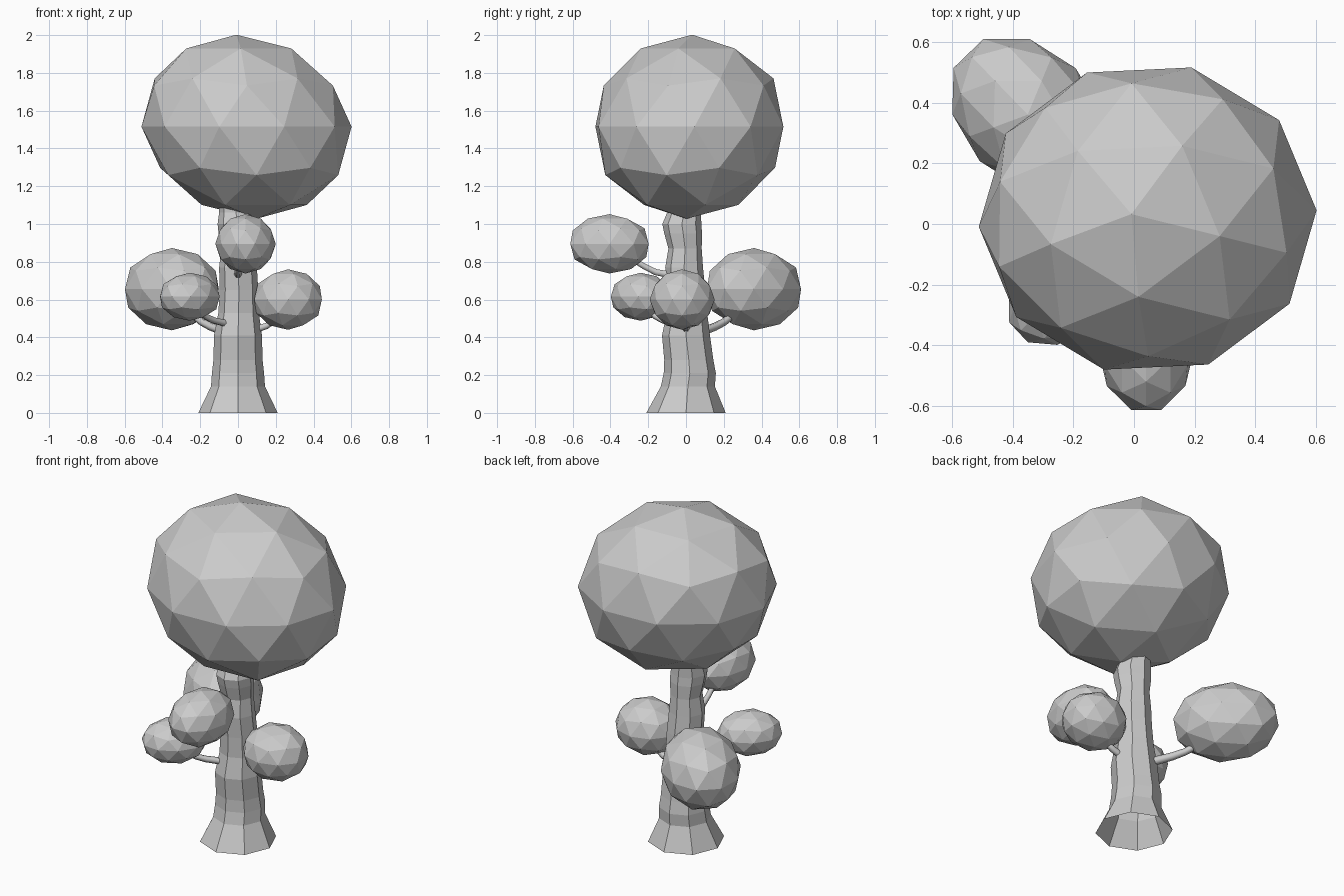
import bpy, bmesh, math
from mathutils import Vector, Matrix

if "Cube" in bpy.data.objects:
    bpy.data.objects.remove(bpy.data.objects["Cube"])


def finish(bm, name):
    bmesh.ops.recalc_face_normals(bm, faces=bm.faces)
    me = bpy.data.meshes.new(name)
    bm.to_mesh(me)
    bm.free()
    ob = bpy.data.objects.new(name, me)
    bpy.context.collection.objects.link(ob)
    return ob


def foliage(name, center, radii, azimuth, spin=0.0, shear=(0, 0)):
    """Low-poly ellipsoid whose first radius points along the azimuth."""
    bm = bmesh.new()
    bmesh.ops.create_icosphere(bm, subdivisions=2, radius=1)
    m = (Matrix.Rotation(math.radians(azimuth), 4, 'Z')
         @ Matrix.Diagonal((*radii, 1))
         @ Matrix.Rotation(math.radians(spin), 4, 'Z'))
    for v in bm.verts:
        p = m @ v.co
        p.x += shear[0] * p.z
        p.y += shear[1] * p.z
        v.co = p + Vector(center)
    return finish(bm, name)


def branch(name, points, radius):
    cu = bpy.data.curves.new(name, 'CURVE')
    cu.dimensions = '3D'
    cu.bevel_depth = radius
    cu.bevel_resolution = 1
    cu.use_fill_caps = True
    sp = cu.splines.new('POLY')
    sp.points.add(len(points) - 1)
    for i, (pt, p) in enumerate(zip(sp.points, points)):
        pt.co = (*p, 1)
        pt.radius = 1.15 - 0.1 * i
    ob = bpy.data.objects.new(name, cu)
    bpy.context.collection.objects.link(ob)


# Trunk: eight-sided rings (z, centre x, centre y, radius), open at the base
rings = [(0.0, 0.0, 0.0, 0.21), (0.14, 0.0, 0.01, 0.143),
         (0.21, 0.0, 0.02, 0.138), (0.28, 0.0, 0.015, 0.13),
         (0.41, 0.0, 0.0, 0.127), (0.53, 0.003, 0.005, 0.107),
         (0.65, 0.005, 0.0, 0.102), (0.77, 0.0, -0.01, 0.1),
         (0.87, 0.0, -0.005, 0.088), (0.95, -0.003, -0.015, 0.1),
         (1.0, -0.005, -0.022, 0.103), (1.06, -0.01, -0.01, 0.09),
         (1.12, -0.01, -0.01, 0.09)]
bm = bmesh.new()
loops = []
for z, cx, cy, r in rings:
    loops.append([bm.verts.new((cx + r * math.cos(k * math.pi / 4),
                                cy + r * math.sin(k * math.pi / 4), z))
                  for k in range(8)])
for a, b in zip(loops, loops[1:]):
    for k in range(8):
        n = (k + 1) % 8
        bm.faces.new((a[k], a[n], b[n], b[k]))
bm.faces.new(loops[-1])
finish(bm, "trunk")

# Main crown
foliage("crown", (0.045, 0.018, 1.515), (0.557, 0.515, 0.487), 0, -15, (-0.11, 0.03))

# Side foliage clusters, stretched outward from the trunk
foliage("back_left_foliage", (-0.35, 0.36, 0.655), (0.295, 0.22, 0.218), 134)
foliage("front_foliage", (0.04, -0.405, 0.895), (0.218, 0.16, 0.157), -90)
foliage("front_left_foliage", (-0.255, -0.24, 0.615), (0.18, 0.145, 0.127), 223)
foliage("right_foliage", (0.265, -0.02, 0.6), (0.188, 0.172, 0.16), 0)

# Thin curved branches
branch("front_branch", [(0, -0.08, 0.73), (0, -0.16, 0.745),
                        (0.005, -0.22, 0.775), (0.02, -0.33, 0.84)], 0.018)
branch("right_branch", [(0.09, 0, 0.44), (0.15, 0, 0.46),
                        (0.19, -0.005, 0.485), (0.25, -0.01, 0.56)], 0.018)
branch("front_left_branch", [(-0.07, -0.07, 0.475), (-0.13, -0.12, 0.49),
                             (-0.17, -0.16, 0.51), (-0.23, -0.22, 0.57)], 0.017)
branch("back_left_branch", [(-0.07, 0.08, 0.43), (-0.14, 0.15, 0.455),
                            (-0.19, 0.2, 0.48), (-0.29, 0.3, 0.56)], 0.021)
